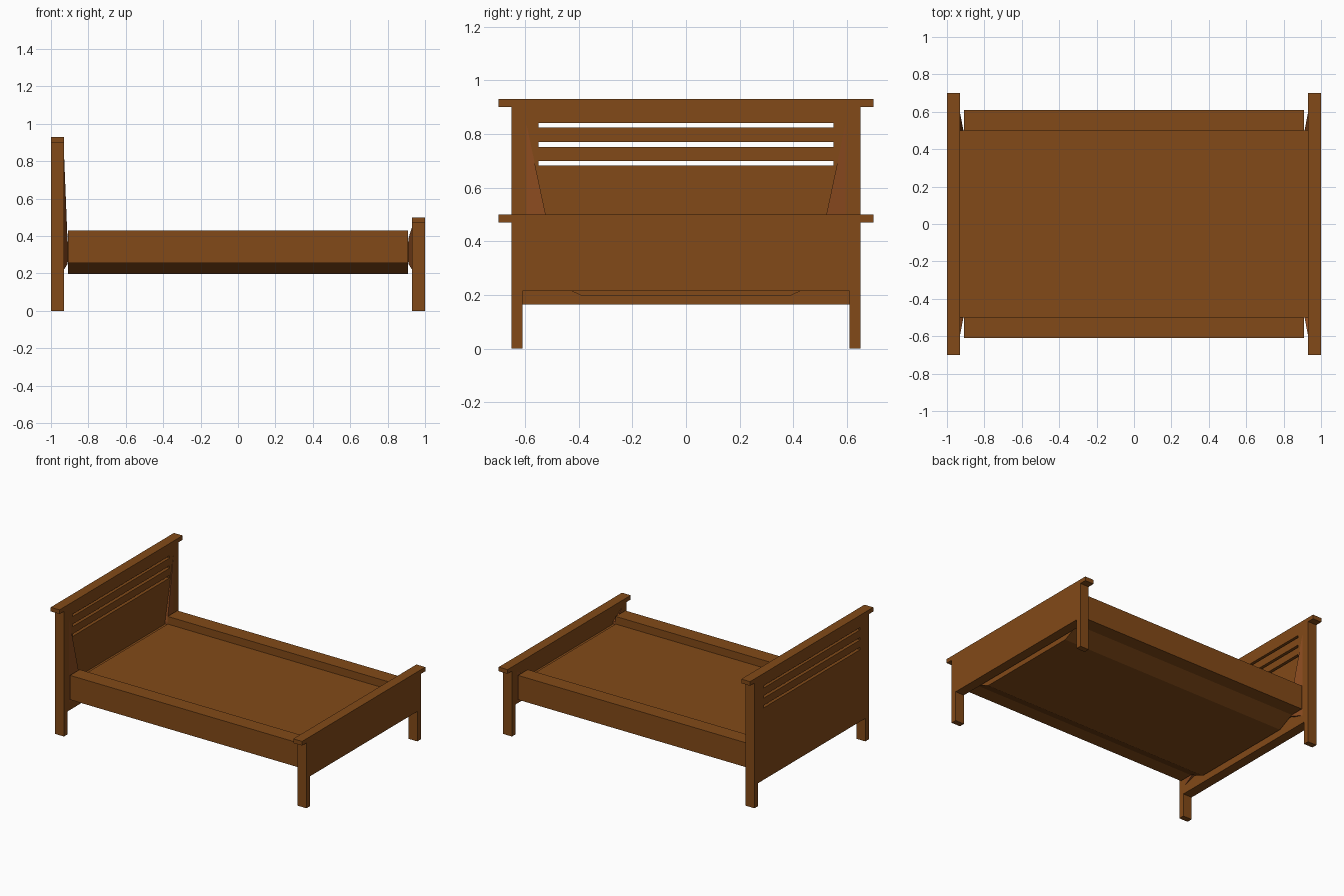
import bpy, bmesh

if "Cube" in bpy.data.objects:
    bpy.data.objects.remove(bpy.data.objects["Cube"])


def material(name, rgb):
    m = bpy.data.materials.new(name)
    m.diffuse_color = (*rgb, 1)
    m.use_nodes = True
    m.node_tree.nodes["Principled BSDF"].inputs["Base Color"].default_value = m.diffuse_color
    return m


wood = material("wood", (0.225, 0.068, 0.009))
red_wood = material("red_wood", (0.26, 0.07, 0.014))


def finish(bm, name, mat):
    bmesh.ops.recalc_face_normals(bm, faces=bm.faces)
    mesh = bpy.data.meshes.new(name)
    bm.to_mesh(mesh)
    bm.free()
    ob = bpy.data.objects.new(name, mesh)
    bpy.context.collection.objects.link(ob)
    if mat:
        mesh.materials.append(mat)
    return ob


def extrude_x(name, half, x0, x1, mat=wood):
    """Mirror a half outline of (y, z) points and extrude it along x."""
    outline = half + [(-y, z) for y, z in reversed(half)]
    bm = bmesh.new()
    face = bm.faces.new([bm.verts.new((x0, y, z)) for y, z in outline])
    ext = bmesh.ops.extrude_face_region(bm, geom=[face])
    moved = [v for v in ext["geom"] if isinstance(v, bmesh.types.BMVert)]
    bmesh.ops.translate(bm, verts=moved, vec=(x1 - x0, 0, 0))
    return finish(bm, name, mat)


def end_board(name, x0, x1, bottom, top):
    """Legs, panel and overhanging cap in one outline."""
    half = [(0.61, bottom), (0.61, 0), (0.65, 0), (0.65, top - 0.03),
            (0.70, top - 0.03), (0.70, top)]
    return extrude_x(name, half, x0, x1)


headboard = end_board("headboard", -1.0, -0.93, 0.165, 0.93)
end_board("footboard", 0.93, 1.0, 0.215, 0.50)

# Three open slots in the headboard
for i, (z0, z1) in enumerate([(0.682, 0.70), (0.752, 0.77), (0.825, 0.842)]):
    cutter = extrude_x(f"slot_cutter_{i}", [(0.55, z0), (0.55, z1)], -1.1, -0.85, None)
    cutter.hide_render = True
    cutter.hide_viewport = True
    mod = headboard.modifiers.new("slot", "BOOLEAN")
    mod.operation = "DIFFERENCE"
    mod.solver = "EXACT"
    mod.object = cutter

# Side rails and sunken deck with sloped underside
extrude_x("rails_and_deck",
          [(0.39, 0.197), (0.51, 0.255), (0.61, 0.255), (0.61, 0.43),
           (0.50, 0.43), (0.50, 0.375)], -0.91, 0.91)

# Deck tongues reaching the end boards
for name, s in (("head_tongue", -1), ("foot_tongue", 1)):
    extrude_x(name, [(0.50, 0.26), (0.50, 0.37)], s * 0.91, s * 0.93)

# Thin corner brackets between the rails and the end boards
for end, s, top in (("head", -1, 0.86), ("foot", 1, 0.45)):
    for side, t in (("front", -1), ("back", 1)):
        bm = bmesh.new()
        for x, y, z in [(0.931, 0.60, 0.22), (0.931, 0.60, top),
                        (0.931, 0.50, 0.25), (0.931, 0.50, 0.39),
                        (0.912, 0.50, 0.25), (0.912, 0.50, 0.39)]:
            bm.verts.new((s * x, t * y, z))
        bmesh.ops.convex_hull(bm, input=bm.verts)
        finish(bm, f"{end}_{side}_bracket", red_wood)
